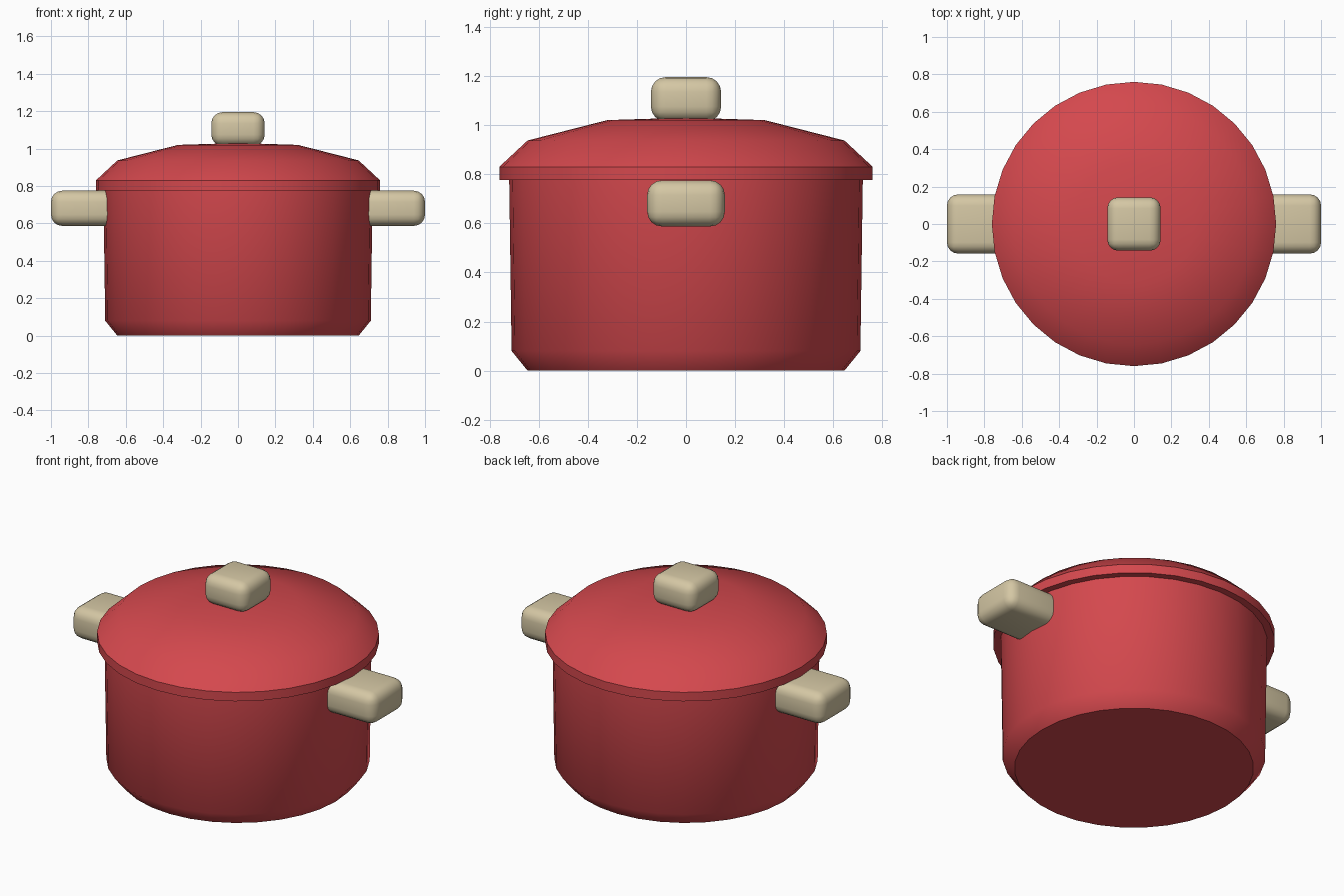
import bpy, bmesh, math
from mathutils import Vector

if "Cube" in bpy.data.objects:
    bpy.data.objects.remove(bpy.data.objects["Cube"])


def material(name, rgb):
    m = bpy.data.materials.new(name)
    m.diffuse_color = (*rgb, 1)
    m.use_nodes = True
    m.node_tree.nodes["Principled BSDF"].inputs["Base Color"].default_value = m.diffuse_color
    return m


red = material("enamel red", (0.66, 0.065, 0.075))
cream = material("cream", (0.66, 0.57, 0.37))


def finish(name, bm, mat, angle):
    bmesh.ops.recalc_face_normals(bm, faces=bm.faces)
    mesh = bpy.data.meshes.new(name)
    bm.to_mesh(mesh)
    bm.free()
    mesh.materials.append(mat)
    ob = bpy.data.objects.new(name, mesh)
    bpy.context.collection.objects.link(ob)
    bpy.ops.object.select_all(action='DESELECT')
    ob.select_set(True)
    bpy.context.view_layer.objects.active = ob
    bpy.ops.object.shade_smooth_by_angle(angle=math.radians(angle))
    return ob


def lathe(name, profile, mat, sides=32):
    """Stack rings of (radius, z) and cap both ends; radius 0 makes a tip."""
    bm = bmesh.new()
    rings = []
    for r, z in profile:
        if r == 0:
            rings.append([bm.verts.new((0, 0, z))] * sides)
        else:
            rings.append([bm.verts.new((r * math.cos(2 * math.pi * i / sides),
                                        r * math.sin(2 * math.pi * i / sides), z))
                          for i in range(sides)])
    for a, b in zip(rings, rings[1:]):
        for i in range(sides):
            j = (i + 1) % sides
            bm.faces.new(list(dict.fromkeys((a[i], a[j], b[j], b[i]))))
    for ring in (rings[0], rings[-1]):
        if ring[0] is not ring[1]:
            bm.faces.new(ring)
    return finish(name, bm, mat, 45)


def rounded_box(name, lo, hi, radius, mat):
    bm = bmesh.new()
    bmesh.ops.create_cube(bm, size=1)
    lo, hi = Vector(lo), Vector(hi)
    for v in bm.verts:
        v.co = Vector([(lo[k] + hi[k]) / 2 + v.co[k] * (hi[k] - lo[k]) for k in range(3)])
    bmesh.ops.bevel(bm, geom=bm.edges[:], offset=radius, segments=4,
                    profile=0.5, affect='EDGES')
    return finish(name, bm, mat, 45)


# Pot body with chamfered foot
lathe("pot_body", [(0.645, 0), (0.71, 0.08), (0.72, 0.785)], red)

# Domed lid with overhanging rim
lathe("lid", [(0.76, 0.777), (0.76, 0.83), (0.645, 0.937), (0.32, 1.02), (0, 1.03)], red)

# Lid knob
rounded_box("lid_knob", (-0.143, -0.143, 1.015), (0.143, 0.143, 1.195), 0.06, cream)

# Side handles
for side, x0, x1 in (("left", -1.0, -0.60), ("right", 0.60, 1.0)):
    rounded_box(side + "_handle", (x0, -0.158, 0.587), (x1, 0.158, 0.775), 0.06, cream)
